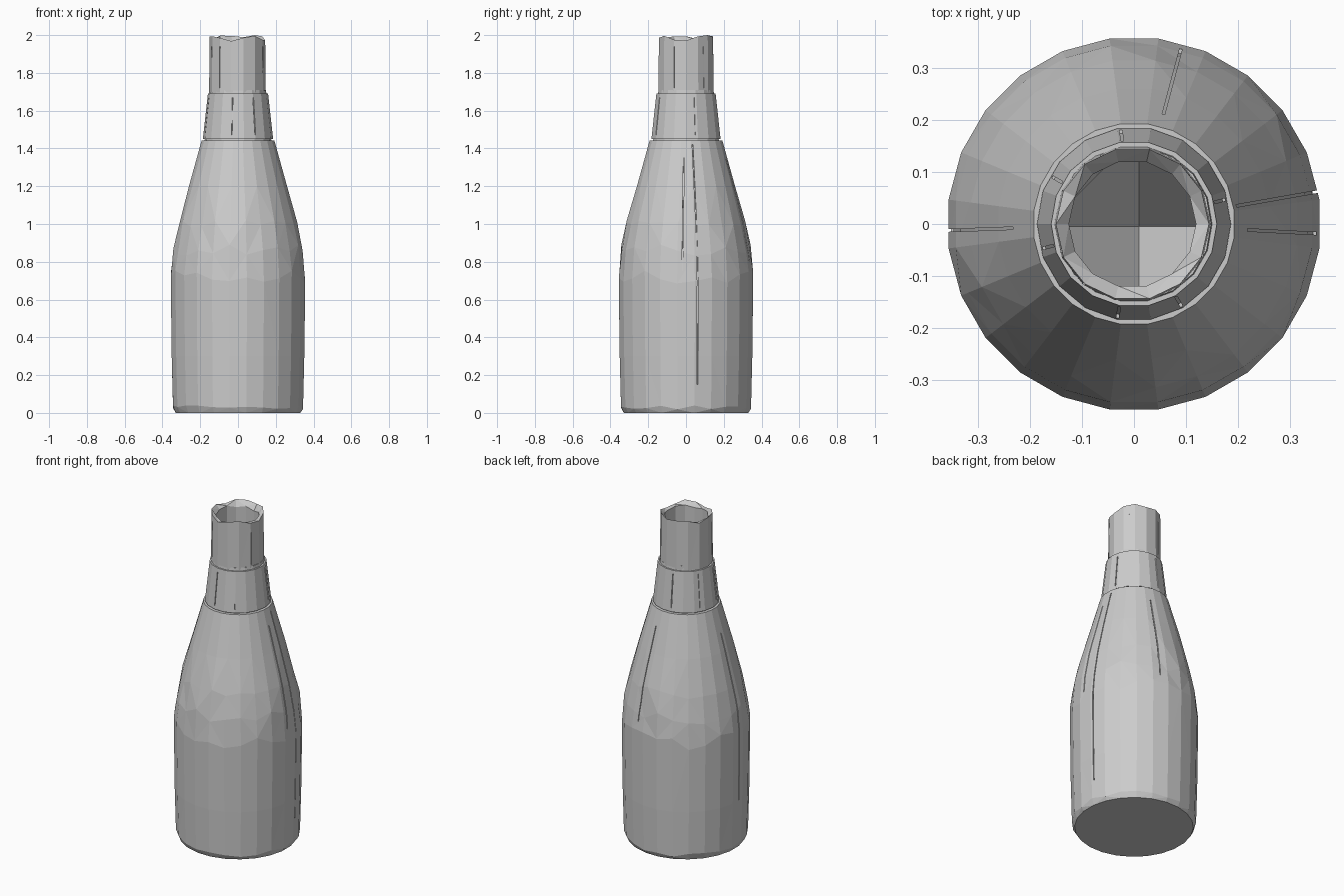
import bpy, bmesh, math, random
from mathutils import Vector

random.seed(4)
cube = bpy.data.objects.get("Cube")
if cube:
    bpy.data.objects.remove(cube)

grey = bpy.data.materials.new("plain_grey")
grey.use_nodes = True
colour = (0.6, 0.6, 0.6, 1)
grey.diffuse_color = colour
grey.node_tree.nodes["Principled BSDF"].inputs["Base Color"].default_value = colour


def finish(name, bm):
    mesh = bpy.data.meshes.new(name)
    bm.to_mesh(mesh)
    bm.free()
    mesh.materials.append(grey)
    obj = bpy.data.objects.new(name, mesh)
    bpy.context.scene.collection.objects.link(obj)
    return obj


def lathe(name, profile, sides, centre=(0, 0), ring=False, phase=0.0):
    """Revolve (radius, height, height jitter) points; ring joins last to first."""
    bm = bmesh.new()
    rows = []
    for r, z, jitter in profile:
        if r == 0:
            rows.append([bm.verts.new((centre[0], centre[1], z))] * sides)
            continue
        row = []
        for i in range(sides):
            a = math.tau * (i + phase) / sides
            lift = random.uniform(-jitter, jitter)
            row.append(bm.verts.new((centre[0] + r * math.cos(a),
                                     centre[1] + r * math.sin(a), z + lift)))
        rows.append(row)
    pairs = list(zip(rows, rows[1:]))
    if ring:
        pairs.append((rows[-1], rows[0]))
    for low, high in pairs:
        for i in range(sides):
            j = (i + 1) % sides
            corners = list(dict.fromkeys((low[i], low[j], high[j], high[i])))
            bm.faces.new(corners)
    bmesh.ops.triangulate(bm, faces=bm.faces[:])
    bmesh.ops.recalc_face_normals(bm, faces=bm.faces[:])
    return finish(name, bm)


def cut_seams(obj, outline, seams, depth=0.012, width=0.005):
    """Cut thin slots that follow the (radius, height) outline at given angles."""
    for degrees, bottom, top in seams:
        a = math.radians(degrees)
        out = Vector((math.cos(a), math.sin(a), 0))
        side = Vector((-out.y, out.x, 0)) * width / 2

        def radius(z):
            for (r0, z0), (r1, z1) in zip(outline, outline[1:]):
                if z0 <= z <= z1:
                    return r0 + (r1 - r0) * (z - z0) / (z1 - z0)
            return outline[-1][0]

        heights = [bottom] + [z for r, z in outline if bottom < z < top] + [top]
        edge = [(radius(z) - depth, z) for z in heights]
        edge += [(radius(z) + 0.03, z) for z in reversed(heights)]
        bm = bmesh.new()
        left, right = ([bm.verts.new(out * r + side * s + Vector((0, 0, z)))
                        for r, z in edge] for s in (-1, 1))
        bm.faces.new(left)
        bm.faces.new(right)
        for i in range(len(edge)):
            j = (i + 1) % len(edge)
            bm.faces.new((left[i], left[j], right[j], right[i]))
        bmesh.ops.recalc_face_normals(bm, faces=bm.faces[:])
        cutter = finish("seam_cutter", bm)
        cutter.hide_render = True
        mod = obj.modifiers.new("seam", 'BOOLEAN')
        mod.operation = 'DIFFERENCE'
        mod.solver = 'EXACT'
        mod.object = cutter
        bpy.context.view_layer.objects.active = obj
        bpy.ops.object.modifier_apply(modifier=mod.name)
        bpy.data.objects.remove(cutter)


# Bottle body with chamfered foot, faceted shoulder and hollow top
body_outline = [(0.332, 0.0), (0.347, 0.03), (0.354, 0.3), (0.359, 0.72),
                (0.345, 0.86), (0.316, 1.0), (0.262, 1.2), (0.194, 1.443)]
shake = [0, 0.012, 0, 0.035, 0.03, 0.02, 0, 0]
body_profile = [(0, 0, 0)] + [(r, z, s) for (r, z), s in zip(body_outline, shake)]
body_profile += [(0.17, 1.443, 0), (0.165, 1.40, 0), (0, 1.0, 0)]
body = lathe("bottle_body", body_profile, 24, phase=0.5)
cut_seams(body, body_outline, [(10, 0.15, 1.42), (-3, 0.75, 1.35),
                               (182, 0.3, 1.3), (75, 0.8, 1.35)])

# Tapered collar between body and neck
collar_outline = [(0.186, 1.449), (0.159, 1.692)]
collar = lathe("neck_collar", [(0.186, 1.449, 0), (0.159, 1.692, 0),
                               (0.128, 1.692, 0), (0.150, 1.449, 0)],
               18, ring=True)
cut_seams(collar, collar_outline, [(a, 1.47, 1.67) for a in (-100, -60, 15, 98, 150, 195)],
          depth=0.008)

# Joining sleeve behind the two thin gaps
lathe("inner_sleeve", [(0.178, 1.43, 0), (0.148, 1.71, 0),
                       (0.126, 1.71, 0), (0.152, 1.43, 0)], 18, ring=True)

# Straight neck with an uneven broken rim
neck_outline = [(0.150, 1.697), (0.146, 1.978)]
neck = lathe("bottle_neck", [(0.150, 1.697, 0), (0.147, 1.982, 0.017),
                             (0.122, 1.965, 0.012), (0.124, 1.697, 0)],
             14, centre=(-0.003, 0), ring=True)
top = max(neck.data.vertices, key=lambda v: v.co.z)
top.co.z = 2.0
cut_seams(neck, neck_outline, [(a, 1.72, 1.94) for a in (-130, -25, 40, 115, 200)],
          depth=0.008)

# Sloped faceted floor inside the opening
floor = lathe("inner_floor", [(0, 1.1, 0), (0.18, 1.42, 0)], 4, centre=(0.01, -0.005))
if sum(p.normal.z for p in floor.data.polygons) < 0:
    floor.data.flip_normals()
